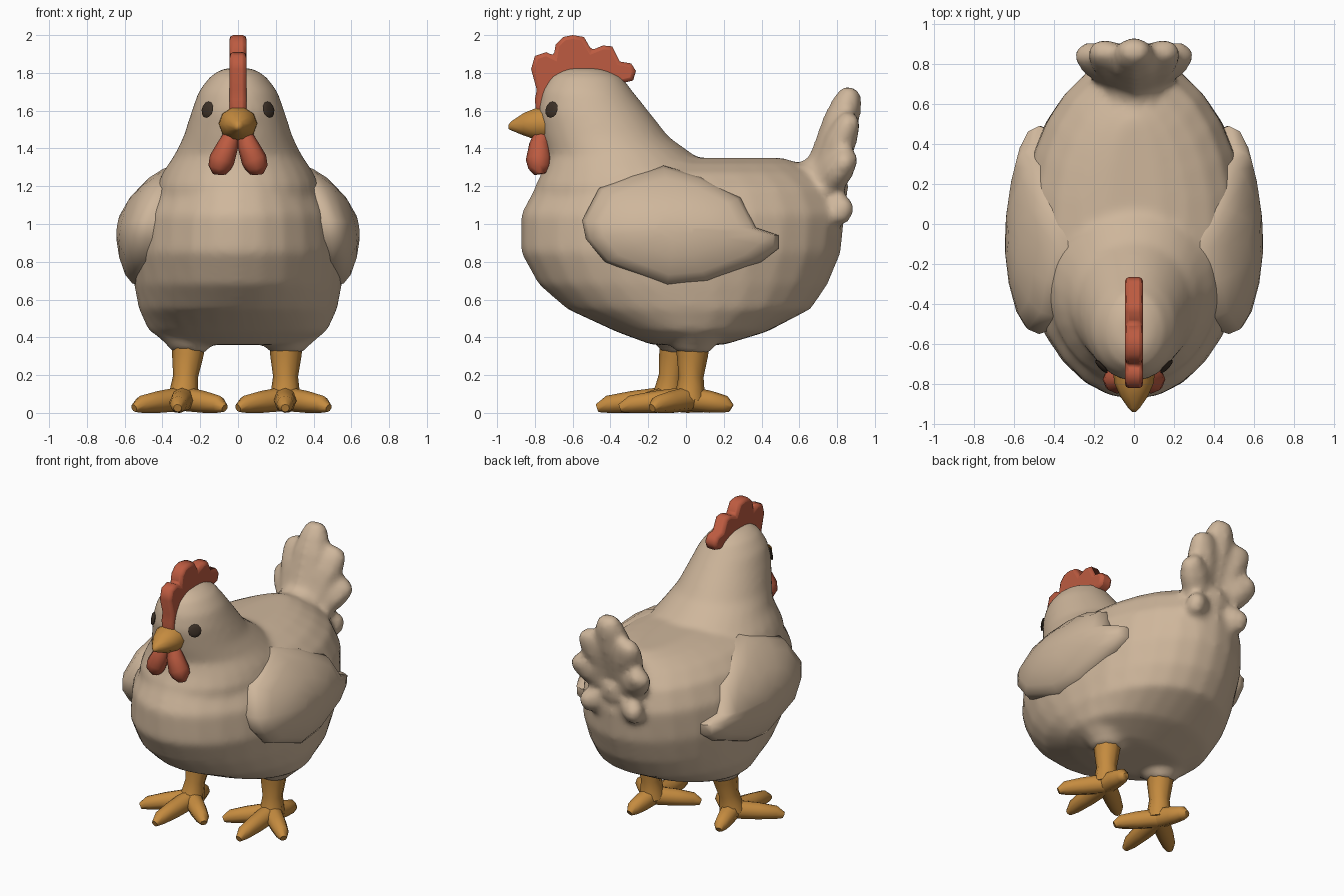
import bpy, bmesh
from math import sin, cos, pi, radians
from mathutils import Vector

cube = bpy.data.objects.get("Cube")
if cube:
    bpy.data.objects.remove(cube)


def material(name, rgb):
    m = bpy.data.materials.new(name)
    m.use_nodes = True
    m.diffuse_color = (*rgb, 1)
    m.node_tree.nodes["Principled BSDF"].inputs["Base Color"].default_value = (*rgb, 1)
    return m


FEATHER = material("beige feathers", (0.62, 0.47, 0.33))
RED = material("comb red", (0.51, 0.105, 0.052))
ORANGE = material("leg orange", (0.56, 0.26, 0.05))
DARK = material("eye brown", (0.045, 0.03, 0.02))


def finish(name, bm, mat, angle=60):
    bmesh.ops.recalc_face_normals(bm, faces=bm.faces)
    mesh = bpy.data.meshes.new(name)
    bm.to_mesh(mesh)
    bm.free()
    mesh.materials.append(mat)
    ob = bpy.data.objects.new(name, mesh)
    bpy.context.collection.objects.link(ob)
    bpy.ops.object.select_all(action='DESELECT')
    ob.select_set(True)
    bpy.context.view_layer.objects.active = ob
    bpy.ops.object.shade_smooth_by_angle(angle=radians(angle))
    return ob


def loft(name, rings, mat, angle=60):
    """Skin a list of equal-length closed rings and cap both ends."""
    bm = bmesh.new()
    rows = [[bm.verts.new(p) for p in ring] for ring in rings]
    n = len(rows[0])
    for a, b in zip(rows, rows[1:]):
        for i in range(n):
            j = (i + 1) % n
            bm.faces.new((a[i], a[j], b[j], b[i]))
    bm.faces.new(rows[0])
    bm.faces.new(rows[-1])
    return finish(name, bm, mat, angle)


def tube(name, path, radii, mat, ref=(0, 0, 1), sides=8, flat=1.0):
    """Tapered limb along a path; flat squashes it along the ref axis."""
    pts = [Vector(p) for p in path]
    rings = []
    for i, p in enumerate(pts):
        t = (pts[min(i + 1, len(pts) - 1)] - pts[max(i - 1, 0)]).normalized()
        u = t.cross(Vector(ref)).normalized()
        v = u.cross(t)
        r = radii[i]
        rings.append([p + u * r * cos(2 * pi * k / sides) + v * r * flat * sin(2 * pi * k / sides)
                      for k in range(sides)])
    return loft(name, rings, mat)


def slice_loft(name, slices, sides=28):
    """Level elliptical slices of (height, front, back, half width)."""
    angles = [2 * pi * k / sides for k in range(sides)]
    return loft(name, [[(w * sin(a), (y0 + y1) / 2 + (y1 - y0) / 2 * cos(a), z) for a in angles]
                       for z, y0, y1, w in slices], FEATHER)


# Body and neck
plumage = [
    slice_loft("body", [
        (0.36, -0.18, 0.20, 0.32), (0.43, -0.37, 0.43, 0.47), (0.55, -0.63, 0.66, 0.525),
        (0.68, -0.78, 0.75, 0.55), (0.85, -0.875, 0.82, 0.57), (1.05, -0.875, 0.84, 0.55),
        (1.19, -0.80, 0.78, 0.48), (1.27, -0.74, 0.68, 0.39), (1.32, -0.60, 0.60, 0.27),
        (1.35, -0.40, 0.52, 0.13)]),
    slice_loft("neck", [
        (1.0, -0.80, 0.20, 0.42), (1.20, -0.80, 0.20, 0.43), (1.28, -0.76, 0.14, 0.395),
        (1.36, -0.735, 0.05, 0.34), (1.46, -0.76, -0.09, 0.29), (1.60, -0.785, -0.20, 0.245),
        (1.70, -0.765, -0.28, 0.21), (1.78, -0.72, -0.34, 0.15), (1.825, -0.64, -0.44, 0.08)])]

# Tail: a fan of rounded feathers around a central root
root = Vector((0, 0.68, 1.12))
tips = [((0, 0.88, 1.72), 0.118), ((0.17, 0.88, 1.58), 0.105),
        ((0.26, 0.87, 1.37), 0.10), ((0.22, 0.86, 1.06), 0.09)]
steps = ((0, 0.9), (0.35, 1.1), (0.7, 1.05), (0.88, 0.85), (0.97, 0.62), (1, 0.4))
for i, (tip, r) in enumerate(tips):
    for side in ((1, -1) if i else (1,)):
        end = Vector((tip[0] * side, tip[1], tip[2]))
        plumage.append(tube("tail_feather", [root.lerp(end, s) for s, _ in steps],
                            [r * k for _, k in steps], FEATHER, ref=(0, 1, -0.3), flat=0.8))
plumage.append(tube("tail_root", [(0, 0.50, 1.10), (0, 0.66, 1.16), (0, 0.76, 1.24), (0, 0.81, 1.28)],
                    [0.16, 0.18, 0.15, 0.08], FEATHER, sides=12))

# Legs: the right foot stands a little ahead
for side, label in ((1, "left"), (-1, "right")):
    foot = Vector((0.25, 0.02, 0.07) if side > 0 else (-0.29, -0.10, 0.07))
    hip = Vector((side * 0.255, 0.04 if side > 0 else -0.04, 0.42))
    plumage.append(tube("thigh", [hip + Vector((side * 0.03, 0, 0.14)), hip + Vector((side * 0.01, 0, 0.02)),
                                  hip.lerp(foot, 0.18), hip.lerp(foot, 0.29)],
                        [0.23, 0.18, 0.115, 0.09], FEATHER, ref=(0, 1, 0), sides=12))
    tube(label + "_shank", [hip, hip.lerp(foot, 0.35), hip.lerp(foot, 0.65), hip.lerp(foot, 0.85), foot],
         [0.095, 0.082, 0.066, 0.075, 0.085], ORANGE, ref=(0, 1, 0))
    # Toes: three forward and one back
    splay = 0 if side > 0 else 0.03
    for toe, dx, dy in (("outer", 0.23, -0.20), ("middle", 0.0, -0.37),
                        ("inner", -0.25, -0.18), ("back", 0.02, 0.22)):
        d = Vector((side * (dx + splay), dy, 0))
        tube(f"{label}_{toe}_toe",
             [foot + Vector((0, 0, 0.005)), foot + d * 0.5 + Vector((0, 0, -0.012)),
              foot + d * 0.85 + Vector((0, 0, -0.025)), foot + d + Vector((0, 0, -0.045))],
             [0.065, 0.058, 0.046, 0.022], ORANGE)

# Merge body, neck, tail and thighs into one soft skin
bpy.ops.object.select_all(action='DESELECT')
for ob in plumage:
    ob.select_set(True)
body = plumage[0]
bpy.context.view_layer.objects.active = body
bpy.ops.object.join()
body.modifiers.clear()
skin = body.modifiers.new("skin", 'REMESH')
skin.mode = 'VOXEL'
skin.voxel_size = 0.022
skin.use_smooth_shade = True
soft = body.modifiers.new("soften", 'SMOOTH')
soft.factor = 0.5
soft.iterations = 8

# Wings: a domed shell over a side outline
wing_outline = [(-0.55, 1.02), (-0.46, 1.19), (-0.29, 1.26), (-0.12, 1.31), (0.08, 1.25),
                (0.29, 1.14), (0.37, 0.98), (0.49, 0.94), (0.49, 0.87), (0.40, 0.80),
                (0.12, 0.69), (-0.10, 0.67), (-0.43, 0.80), (-0.53, 0.92)]


def wing_x(y, z):
    along = (0.32 if y > -0.1 else 0.5) * (y + 0.1) ** 2
    return 0.645 - along - (2.0 if z > 0.95 else 1.0) * (z - 0.95) ** 2


for side, label in ((1, "left"), (-1, "right")):
    rings = []
    for scale, sink in ((0.9, 0.22), (1, 0.06), (0.95, 0.015), (0.8, 0), (0.5, 0), (0.2, 0)):
        ring = []
        for y, z in wing_outline:
            yy, zz = -0.06 + (y + 0.06) * scale, 0.98 + (z - 0.98) * scale
            ring.append((side * (wing_x(yy, zz) - sink), yy, zz))
        rings.append(ring)
    loft(label + "_wing", rings, FEATHER, 50)

# Comb: lobed profile given thickness and rounded edges
comb = [(-0.79, 1.54), (-0.80, 1.66), (-0.79, 1.71), (-0.82, 1.82), (-0.80, 1.89), (-0.74, 1.91),
        (-0.70, 1.89), (-0.69, 1.95), (-0.65, 1.99), (-0.60, 2.0), (-0.54, 1.99), (-0.50, 1.92),
        (-0.44, 1.945), (-0.39, 1.94), (-0.35, 1.86), (-0.29, 1.85), (-0.265, 1.81),
        (-0.28, 1.76), (-0.36, 1.74), (-0.55, 1.74), (-0.68, 1.70), (-0.72, 1.54)]
bm = bmesh.new()
face = bm.faces.new([bm.verts.new((-0.045, y, z)) for y, z in comb])
new = bmesh.ops.extrude_face_region(bm, geom=[face])["geom"]
bmesh.ops.translate(bm, vec=(0.09, 0, 0), verts=[v for v in new if isinstance(v, bmesh.types.BMVert)])
ob = finish("comb", bm, RED)
bev = ob.modifiers.new("rounding", 'BEVEL')
bev.width = 0.02
bev.segments = 2
bev.angle_limit = radians(60)

# Beak: wide round base narrowing to a point
beak = [(-0.70, 1.535, 0.105, 0.092), (-0.79, 1.53, 0.10, 0.09), (-0.86, 1.528, 0.07, 0.062),
        (-0.92, 1.52, 0.028, 0.028), (-0.94, 1.515, 0.008, 0.012)]
loft("beak", [[(w * cos(2 * pi * k / 10), y, z + h * sin(2 * pi * k / 10)) for k in range(10)]
              for y, z, w, h in beak], ORANGE)

for side, label in ((1, "left"), (-1, "right")):
    # Wattles
    tube(label + "_wattle",
         [(side * x, y, z) for x, y, z in ((0.025, -0.76, 1.50), (0.052, -0.775, 1.42),
                                           (0.085, -0.78, 1.34), (0.098, -0.775, 1.30),
                                           (0.10, -0.77, 1.265))],
         [0.035, 0.055, 0.068, 0.06, 0.035], RED, ref=(0, 1, 0))

    # Eyes: thin discs lying on the head
    bm = bmesh.new()
    bmesh.ops.create_uvsphere(bm, u_segments=12, v_segments=6, radius=0.044)
    bmesh.ops.scale(bm, vec=(1, 1, 0.25), verts=bm.verts)
    eye = finish(label + "_eye", bm, DARK)
    eye.location = (side * 0.162, -0.712, 1.605)
    eye.rotation_euler = Vector((side * 0.72, -0.68, 0.2)).to_track_quat('Z', 'Y').to_euler()
